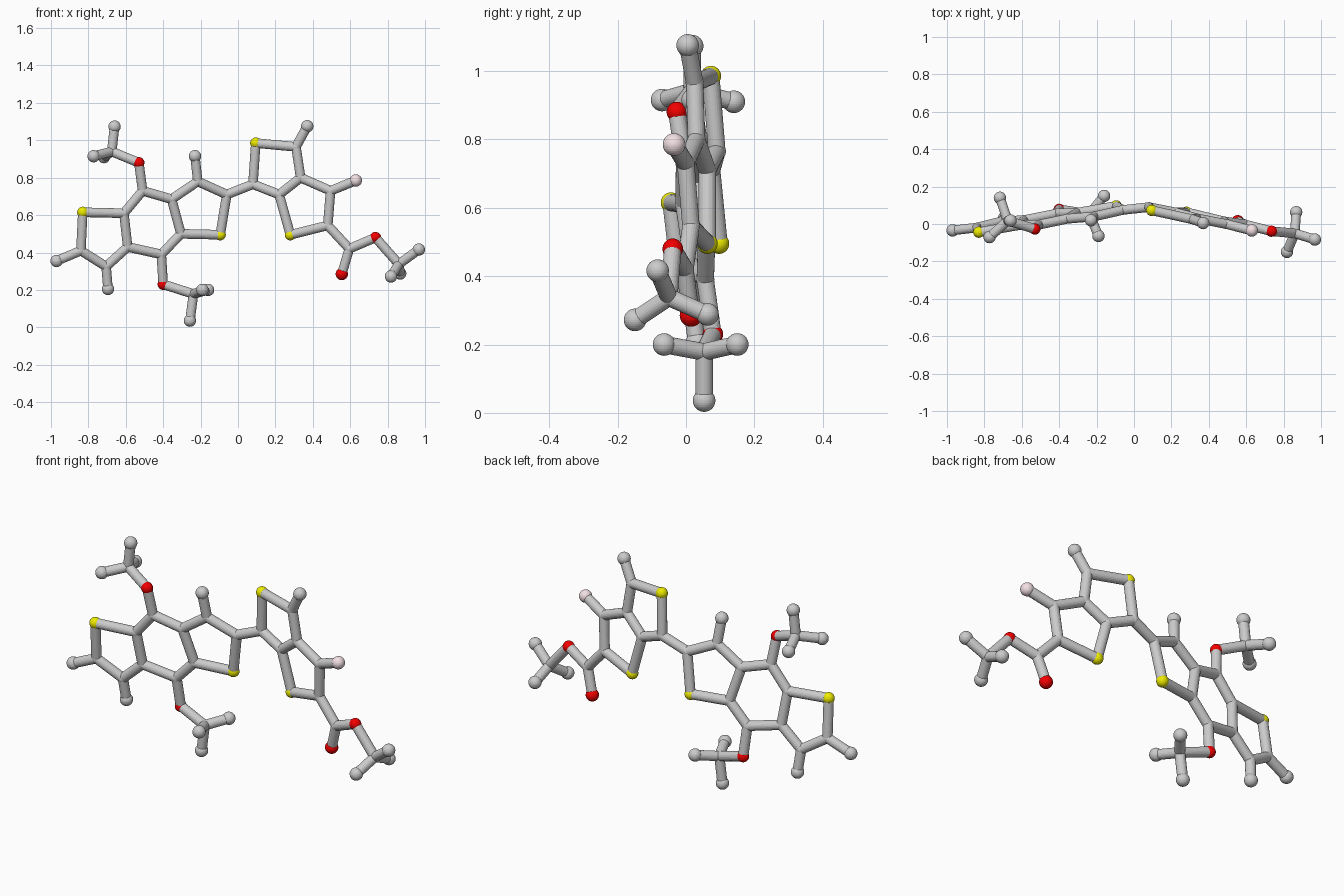
import bpy, bmesh
from mathutils import Vector, Matrix

if "Cube" in bpy.data.objects:
    bpy.data.objects.remove(bpy.data.objects["Cube"])

ATOM_R, JOINT_R, BOND_R = 0.033, 0.0265, 0.0255


def material(name, rgb):
    m = bpy.data.materials.new(name)
    m.diffuse_color = (*rgb, 1)
    m.use_nodes = True
    m.node_tree.nodes["Principled BSDF"].inputs["Base Color"].default_value = m.diffuse_color
    return m


COLOURS = {
    "S": material("yellow", (0.85, 0.83, 0.0)),
    "O": material("red", (0.9, 0.0, 0.0)),
    "F": material("pink", (0.9, 0.75, 0.78)),
}


def finish(bm, name, mat=None):
    mesh = bpy.data.meshes.new(name)
    bm.to_mesh(mesh)
    bm.free()
    ob = bpy.data.objects.new(name, mesh)
    bpy.context.collection.objects.link(ob)
    if mat:
        mesh.materials.append(mat)


def ball(name, p, r, mat=None):
    bm = bmesh.new()
    bmesh.ops.create_uvsphere(bm, u_segments=32, v_segments=16, radius=r,
                              matrix=Matrix.Translation(p))
    finish(bm, name, mat)


def rod(name, a, b):
    d = b - a
    mat = Matrix.Translation((a + b) / 2) @ d.to_track_quat("Z", "Y").to_matrix().to_4x4()
    bm = bmesh.new()
    bmesh.ops.create_cone(bm, cap_ends=True, segments=24, radius1=BOND_R, radius2=BOND_R,
                          depth=d.length, matrix=mat)
    finish(bm, name)


# Left half: flat three-ring core (x, z), lying in a tilted plane
left = {
    "S1": (-.83, .615), "C1": (-.84, .41), "H1": (-.97, .355), "C2": (-.705, .325),
    "H2": (-.695, .205), "C3": (-.59, .43), "C4": (-.61, .61), "C5": (-.51, .73),
    "C6": (-.355, .685), "C7": (-.305, .50), "C8": (-.41, .39), "O1": (-.53, .88),
    "O2": (-.40, .23), "S2": (-.095, .495), "C9": (-.06, .71), "C10": (-.215, .78),
    "H3": (-.23, .915),
}
# Right half: flat two-ring core with the ester group
right = {
    "C11": (.08, .765), "S3": (.095, .985), "C12": (.31, .965), "H4": (.37, 1.075),
    "C13": (.335, .80), "C14": (.22, .71), "S4": (.28, .495), "C15": (.48, .545),
    "C16": (.495, .73), "F1": (.63, .785), "C17": (.595, .42), "O3": (.555, .285),
    "O4": (.735, .48),
}
# Three methyl end groups (x, y, z)
methyls = {
    "C18": (-.675, .018, .94), "H5": (-.66, .018, 1.073), "H6": (-.772, -.07, .915),
    "H7": (-.717, .14, .91),
    "C19": (-.238, .053, .178), "H8": (-.257, .053, .036), "H9": (-.19, -.064, .20),
    "H10": (-.16, .15, .20),
    "C20": (.86, -.05, .338), "H11": (.967, -.083, .416), "H12": (.818, -.149, .272),
    "H13": (.867, .063, .288),
}
atoms = {k: Vector((x, .176 + .17 * x - .128 * z, z)) for k, (x, z) in left.items()}
atoms.update({k: Vector((x, .158 - .225 * x - .065 * z, z)) for k, (x, z) in right.items()})
atoms.update({k: Vector(p) for k, p in methyls.items()})

# Bonds as chains of neighbouring atoms
chains = """S1 C1 C2 C3 C4 S1|C4 C5 C6 C7 C8 C3|C7 S2 C9 C10 C6|C1 H1|C2 H2|C10 H3
C5 O1 C18 H5|H6 C18 H7|C8 O2 C19 H8|H9 C19 H10
C9 C11 S3 C12 C13 C14 C11|C14 S4 C15 C16 C13|C12 H4|C16 F1
C15 C17 O3|C17 O4 C20 H11|H12 C20 H13""".replace("\n", "|").split("|")

n = 0
for chain in chains:
    names = chain.split()
    for a, b in zip(names, names[1:]):
        n += 1
        rod(f"bond_{n}", atoms[a], atoms[b])

# Balls: coloured atoms and free ends are larger than the joints between rods
LABEL = {"S": "yellow_atom", "O": "red_atom", "F": "pink_atom", "H": "end_atom", "C": "joint"}
for key, p in atoms.items():
    kind = key[0]
    ball(f"{LABEL[kind]}_{key[1:]}", p, JOINT_R if kind == "C" else
         0.030 if key in ("O1", "O2", "O4", "S1", "S2", "S3", "S4") else ATOM_R, COLOURS.get(kind))
